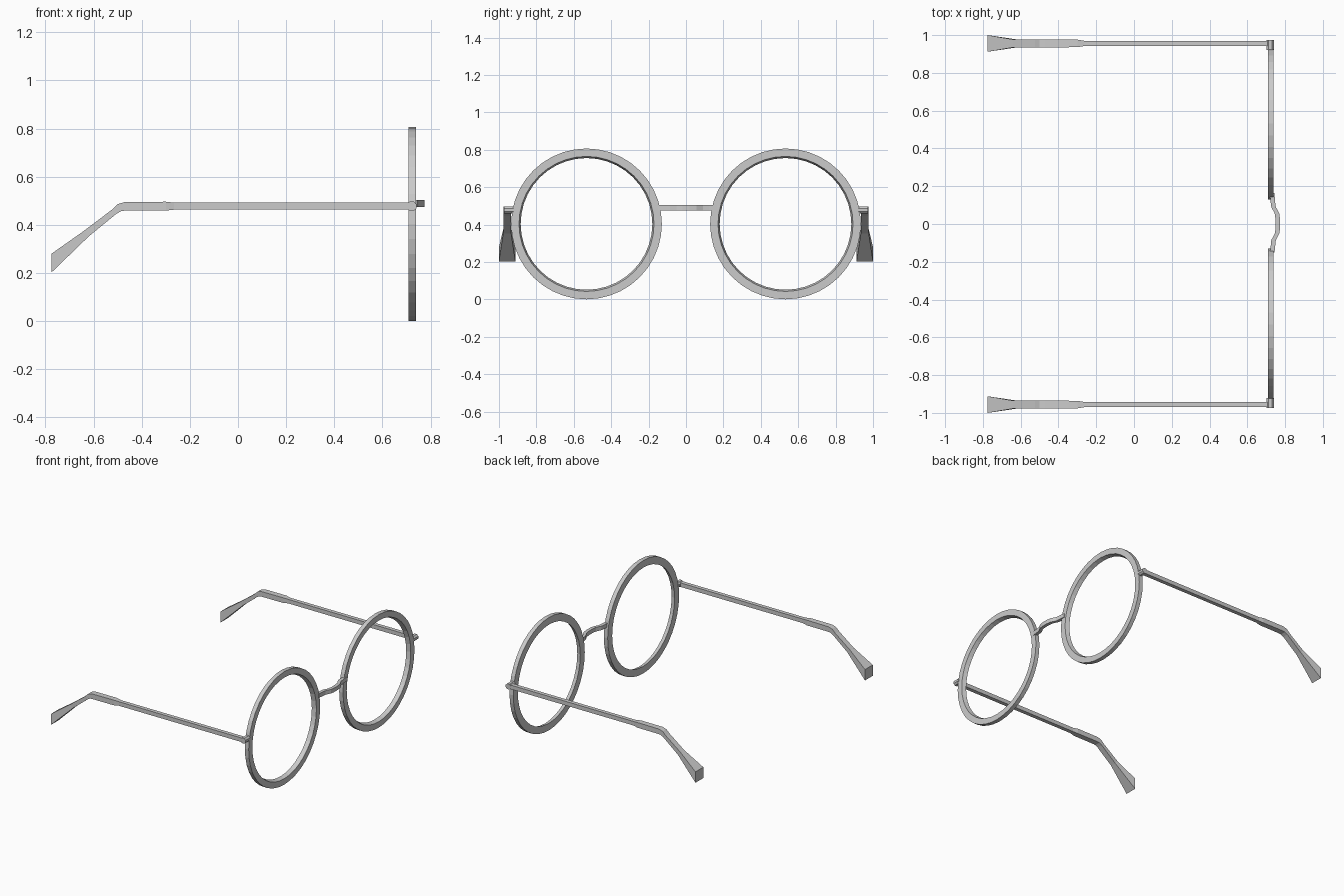
import bpy, bmesh
from math import cos, sin, pi

if "Cube" in bpy.data.objects:
    bpy.data.objects.remove(bpy.data.objects["Cube"])


def sweep(name, rings, closed=False):
    """Join successive cross-section rings of points into one flat-shaded mesh."""
    bm = bmesh.new()
    vs = [[bm.verts.new(p) for p in r] for r in rings]
    n, m = len(vs), len(vs[0])
    for i in range(n if closed else n - 1):
        a, b = vs[i], vs[(i + 1) % n]
        for j in range(m):
            k = (j + 1) % m
            bm.faces.new((a[j], a[k], b[k], b[j]))
    if not closed:
        bm.faces.new(vs[0])
        bm.faces.new(vs[-1])
    bmesh.ops.recalc_face_normals(bm, faces=bm.faces)
    me = bpy.data.meshes.new(name)
    bm.to_mesh(me)
    bm.free()
    ob = bpy.data.objects.new(name, me)
    bpy.context.collection.objects.link(ob)
    return ob


# rim profile (x, radius): inner face tapers towards the back
RIM = [(0.739, 0.361), (0.739, 0.403), (0.709, 0.403), (0.709, 0.352)]
SEG = 40

# temple stations: top (x, z), bottom (x, z), half width in y
TEMPLE = [
    ((0.715, 0.492), (0.715, 0.463), 0.014),
    ((-0.265, 0.492), (-0.265, 0.463), 0.014),
    ((-0.30, 0.496), (-0.30, 0.459), 0.020),
    ((-0.47, 0.495), (-0.47, 0.459), 0.021),
    ((-0.50, 0.486), (-0.485, 0.457), 0.021),
    ((-0.525, 0.462), (-0.505, 0.446), 0.021),
    ((-0.64, 0.375), (-0.62, 0.352), 0.021),
    ((-0.775, 0.280), (-0.775, 0.202), 0.044),
]

for side, s in (("left", 1), ("right", -1)):
    # round lens rim
    sweep("rim_" + side, [
        [(x, s * 0.532 + r * cos(2 * pi * i / SEG), 0.404 + r * sin(2 * pi * i / SEG))
         for x, r in RIM] for i in range(SEG)], closed=True)

    # temple arm with flared, bent ear tip
    y = s * 0.956
    sweep("temple_" + side, [
        [(t[0], y - w, t[1]), (t[0], y + w, t[1]),
         (b[0], y + w, b[1]), (b[0], y - w, b[1])] for t, b, w in TEMPLE])

    # chamfered hinge block
    c, hx, hz = 0.011, 0.020, 0.019
    sec = [(hx, hz - c), (hx - c, hz), (c - hx, hz), (-hx, hz - c),
           (-hx, c - hz), (c - hx, -hz), (hx - c, -hz), (hx, c - hz)]
    sweep("hinge_" + side, [[(0.722 + a, s * yy, 0.478 + b) for a, b in sec]
                            for yy in (0.922, 0.974)])

# nose bridge bowed forward
PATH = [(0.732, 0.165), (0.734, 0.125), (0.739, 0.09), (0.757, 0.055), (0.762, 0.02),
        (0.762, -0.02), (0.757, -0.05), (0.739, -0.085), (0.732, -0.15)]
sweep("nose_bridge", [
    [(x - 0.012, y, 0.475), (x + 0.012, y, 0.475),
     (x + 0.012, y, 0.504), (x - 0.012, y, 0.504)] for x, y in PATH])
